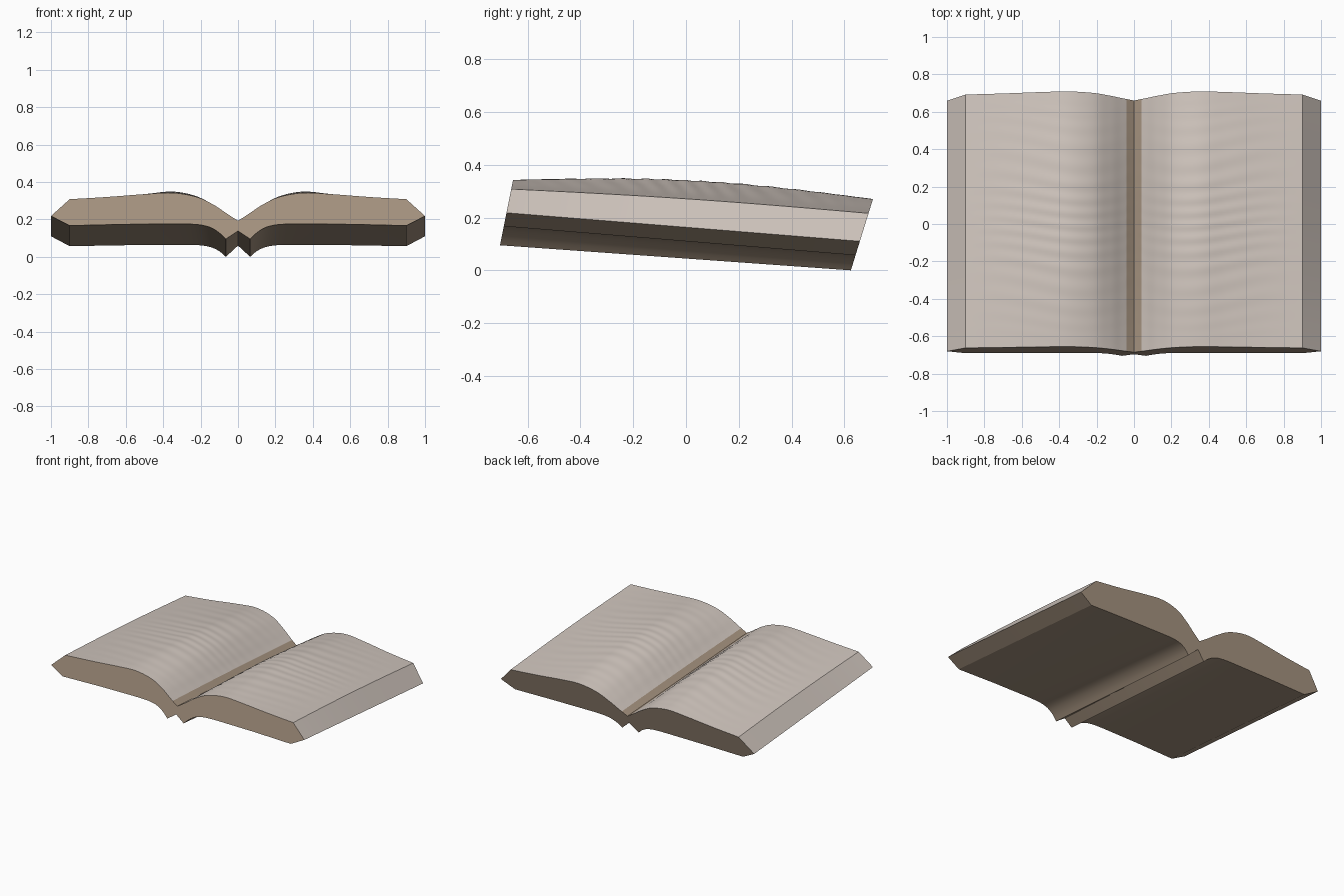
import bpy, bmesh, math

if "Cube" in bpy.data.objects:
    bpy.data.objects.remove(bpy.data.objects["Cube"])

def material(name, rgb):
    m = bpy.data.materials.new(name)
    m.diffuse_color = (*rgb, 1)
    m.use_nodes = True
    m.node_tree.nodes["Principled BSDF"].inputs["Base Color"].default_value = m.diffuse_color
    return m

page_mat = material("page_cream", (0.64, 0.57, 0.52))
block_mat = material("page_block_tan", (0.39, 0.30, 0.22))

def smooth(points, steps=5):
    """Catmull-Rom curve through the points (any number of components)."""
    out = []
    for i in range(len(points) - 1):
        a, b = points[max(i - 1, 0)], points[i]
        c, d = points[i + 1], points[min(i + 2, len(points) - 1)]
        for s in range(steps):
            t = s / steps
            out.append(tuple(0.5 * (2 * q + (r - p) * t + (2 * p - 5 * q + 4 * r - e) * t * t
                                    + (3 * q - p - 3 * r + e) * t ** 3)
                             for p, q, r, e in zip(a, b, c, d)))
    return out + [points[-1]]

# half cross-section: x, z at the front, drop towards the back, bulge at mid length
fore_edge = [(1.0, 0.218, 0.108, 0.0)]
page_top = smooth([(0.9, 0.308, 0.092, 0.008), (0.7, 0.32, 0.085, 0.014), (0.5, 0.335, 0.076, 0.024),
                   (0.35, 0.342, 0.072, 0.034), (0.22, 0.32, 0.075, 0.03), (0.13, 0.278, 0.08, 0.018),
                   (0.07, 0.238, 0.08, 0.008), (0.04, 0.218, 0.08, 0.004)])
gutter = [(0.0, 0.193, 0.08, 0.0), (0.0, 0.138, 0.078, 0.0)]
under = smooth([(0.065, 0.095, 0.095, 0.0), (0.1, 0.128, 0.098, 0.0), (0.15, 0.158, 0.105, 0.0),
                (0.22, 0.173, 0.11, 0.0), (0.32, 0.176, 0.112, 0.0)], 3)
under += [(0.6, 0.174, 0.112, 0.0), (0.9, 0.167, 0.11, 0.0)]
profile = fore_edge + page_top + gutter + under
n_page = len(page_top)              # segments that carry the cream page surface
seam = len(fore_edge) + n_page      # segment on the mirror plane, left open
N = 110

bm = bmesh.new()
rings = []
for j in range(N + 1):
    t = j / N
    ring = []
    for k, (x, zf, drop, bulge) in enumerate(profile):
        # leaning ends: front and back faces slope with height
        y0 = -0.724 + 0.2 * zf
        y1 = 0.625 + 0.31 * (zf - drop)
        y = y0 + (y1 - y0) * t
        z = zf - drop * t + bulge * math.sin(math.pi * t)
        if 1 < k < n_page:          # faint paper ripples
            fade = math.sin(math.pi * t) * max(0, math.sin(math.pi * min(1, x / 0.85)))
            z += 0.0016 * fade * math.sin(75 * y + 2.5 * math.sin(6 * x) + 2 * math.sin(9 * y))
        ring.append(bm.verts.new((x, y, z)))
    rings.append(ring)

M = len(profile)
for a, b in zip(rings, rings[1:]):
    for k in range(M):
        if k == seam:
            continue
        n = (k + 1) % M
        f = bm.faces.new((a[k], a[n], b[n], b[k]))
        f.material_index = 0 if k < n_page else 1
for ring in (rings[0], rings[-1]):  # front and back page edges
    bm.faces.new(ring).material_index = 1

# mirrored second half
copy = bmesh.ops.duplicate(bm, geom=bm.verts[:] + bm.edges[:] + bm.faces[:])["geom"]
for v in copy:
    if isinstance(v, bmesh.types.BMVert):
        v.co.x = -v.co.x
bmesh.ops.remove_doubles(bm, verts=bm.verts[:], dist=0.0001)
bmesh.ops.recalc_face_normals(bm, faces=bm.faces[:])

mesh = bpy.data.meshes.new("open_book")
bm.to_mesh(mesh)
bm.free()
mesh.materials.append(page_mat)
mesh.materials.append(block_mat)
book = bpy.data.objects.new("open_book", mesh)
bpy.context.collection.objects.link(book)
bpy.context.view_layer.objects.active = book
book.select_set(True)
bpy.ops.object.shade_smooth_by_angle(angle=math.radians(28))
